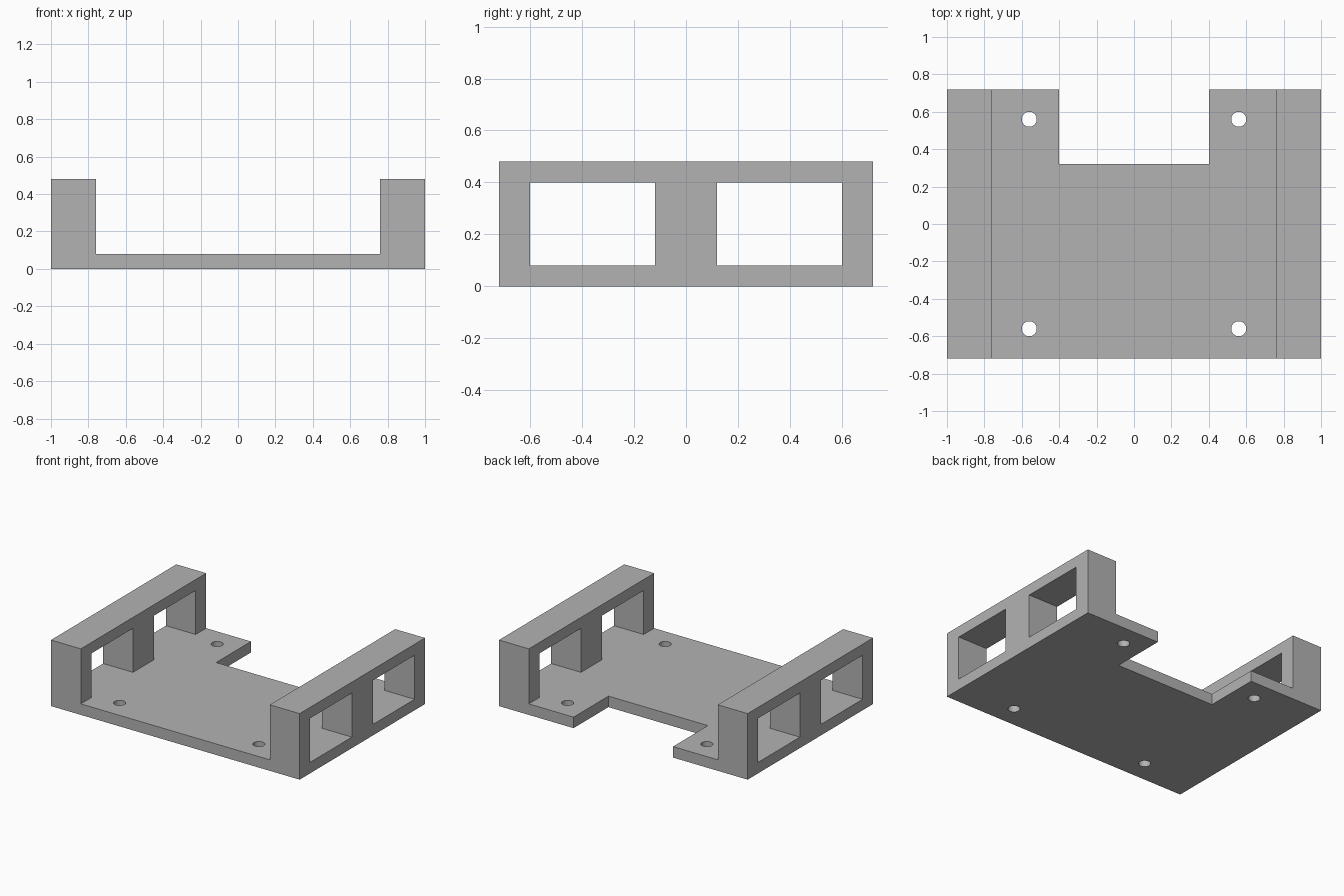
import bpy
import bmesh
import math
from mathutils import Matrix, Vector

cube = bpy.data.objects.get("Cube")
if cube:
    bpy.data.objects.remove(cube, do_unlink=True)

grey = bpy.data.materials.new("plain grey")
grey.use_nodes = True
colour = (0.45, 0.45, 0.45, 1)
grey.diffuse_color = colour
grey.node_tree.nodes["Principled BSDF"].inputs["Base Color"].default_value = colour

DEPTH, PLATE, HEIGHT = 0.72, 0.08, 0.48


def make_object(name, bm):
    bmesh.ops.recalc_face_normals(bm, faces=bm.faces)
    mesh = bpy.data.meshes.new(name)
    bm.to_mesh(mesh)
    bm.free()
    mesh.materials.append(grey)
    obj = bpy.data.objects.new(name, mesh)
    bpy.context.collection.objects.link(obj)
    return obj


def add_box(bm, low, high):
    low, high = Vector(low), Vector(high)
    matrix = Matrix.Translation((low + high) / 2) @ Matrix.Diagonal((*(high - low), 1))
    bmesh.ops.create_cube(bm, size=1, matrix=matrix)


# Channel-shaped body: base plate with two side rails
half = [(1, 0), (1, HEIGHT), (0.76, HEIGHT), (0.76, PLATE)]
outline = half + [(-x, z) for x, z in reversed(half)]
bm = bmesh.new()
face = bm.faces.new([bm.verts.new((x, -DEPTH, z)) for x, z in outline])
extruded = bmesh.ops.extrude_face_region(bm, geom=[face])["geom"]
verts = [v for v in extruded if isinstance(v, bmesh.types.BMVert)]
bmesh.ops.translate(bm, verts=verts, vec=(0, 2 * DEPTH, 0))
if not face.is_valid or len(bm.faces) < len(outline) + 2:
    bmesh.ops.holes_fill(bm, edges=bm.edges)
body = make_object("mounting_bracket", bm)

# Cutters: rear notch, rail windows and screw holes
bm = bmesh.new()
add_box(bm, (-0.4, 0.32, -0.1), (0.4, 1, 0.2))
for side in (-1, 1):
    xs = sorted((side * 0.7, side * 1.1))
    for y0, y1 in ((-0.6, -0.12), (0.12, 0.6)):
        add_box(bm, (xs[0], y0, PLATE), (xs[1], y1, 0.4))
    for y in (-0.56, 0.56):
        bmesh.ops.create_cone(bm, cap_ends=True, segments=32, radius1=0.04,
                              radius2=0.04, depth=0.4,
                              matrix=Matrix.Translation((side * 0.56, y, 0)))
cutter = make_object("opening_cutters", bm)

cut = body.modifiers.new("openings", "BOOLEAN")
cut.operation = "DIFFERENCE"
cut.solver = "EXACT"
cut.object = cutter
bpy.context.view_layer.objects.active = body
body.select_set(True)
bpy.ops.object.modifier_apply(modifier=cut.name)
bpy.data.objects.remove(cutter, do_unlink=True)
bpy.ops.object.shade_smooth_by_angle(angle=math.radians(30))
